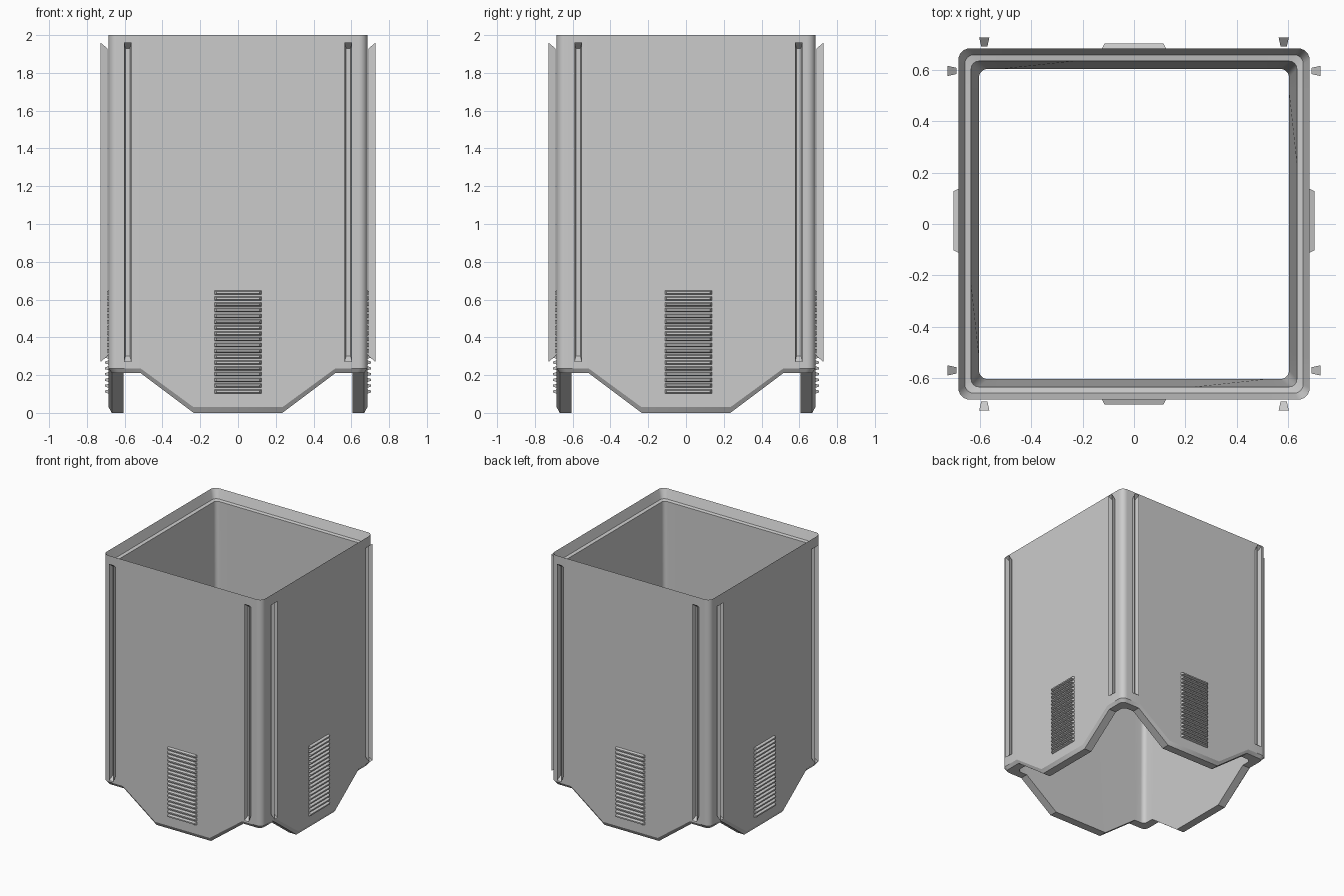
import bpy, bmesh
from math import cos, sin, pi
from mathutils import Matrix, Vector

if "Cube" in bpy.data.objects:
    bpy.data.objects.remove(bpy.data.objects["Cube"])


def make_object(name, bm, smooth=False):
    bmesh.ops.remove_doubles(bm, verts=bm.verts, dist=1e-5)
    me = bpy.data.meshes.new(name)
    bm.to_mesh(me)
    bm.free()
    ob = bpy.data.objects.new(name, me)
    bpy.context.collection.objects.link(ob)
    if smooth:
        bpy.ops.object.select_all(action='DESELECT')
        ob.select_set(True)
        bpy.context.view_layer.objects.active = ob
        bpy.ops.object.shade_smooth_by_angle(angle=0.5)
    return ob


# Rounded square ring; the z of the mid-side and of the corners may differ
def ring(bm, half, rad, z_mid, z_corner):
    side = [(-.515, -half, z_corner), (-.235, -half, z_mid),
            (.235, -half, z_mid), (.515, -half, z_corner)]
    c = half - rad
    for i in range(7):
        a = -pi / 2 + i * pi / 12
        side.append((c + rad * cos(a), -c + rad * sin(a), z_corner))
    return [bm.verts.new(Matrix.Rotation(k * pi / 2, 3, 'Z') @ Vector(p))
            for k in range(4) for p in side]


# Hollow square body with scalloped lower edge and recessed rim
bm = bmesh.new()
profile = [(.685, .045, .03, .235), (.685, .045, 2, 2), (.66, .035, 1.93, 1.93),
           (.635, .03, 1.925, 1.925), (.605, .035, 0, .21), (.668, .04, 0, .21)]
rings = [ring(bm, *p) for p in profile]
n = len(rings[0])
for j, a in enumerate(rings):
    b = rings[(j + 1) % len(rings)]
    for i in range(n):
        k = (i + 1) % n
        bm.faces.new((a[i], a[k], b[k], b[i]))
bmesh.ops.recalc_face_normals(bm, faces=bm.faces)
make_object("square_body", bm, True)


# Tapered tray between an inner and an outer rectangle on one face of the body
def tray(bm, cx, cz, inner, outer, d_in, d_out, turn, shift, floor):
    rot = Matrix.Rotation(turn * pi / 2, 3, 'Z')
    off = Vector((0, shift, 0))
    loops = []
    for (w, h), d in ((inner, d_in), (outer, d_out)):
        loops.append([bm.verts.new(rot @ Vector((cx + sx * w, -d, cz + sz * h)) + off)
                      for sx, sz in ((-1, -1), (1, -1), (1, 1), (-1, 1))])
    a, b = loops
    bm.faces.new(a if floor else b)
    for i in range(4):
        k = (i + 1) % 4
        q = (a[i], a[k], b[k], b[i])
        bm.faces.new(q[::-1] if floor else q)


for turn, label in enumerate(("front", "right", "back", "left")):
    shift = .013 if turn % 2 else 0
    # Two open channels that flare outward
    bm = bmesh.new()
    for x in (-.584, .584):
        tray(bm, x, 1.115, (.012, .815), (.02, .845), .692, .728, turn, shift, True)
    make_object(label + "_rail_channels", bm)
    # Stack of thin vent slats
    bm = bmesh.new()
    for i in range(18):
        tray(bm, 0, .113 + i * .0308, (.125, .011), (.115, .005), .684, .704,
             turn, shift, False)
    make_object(label + "_vent_slats", bm)
